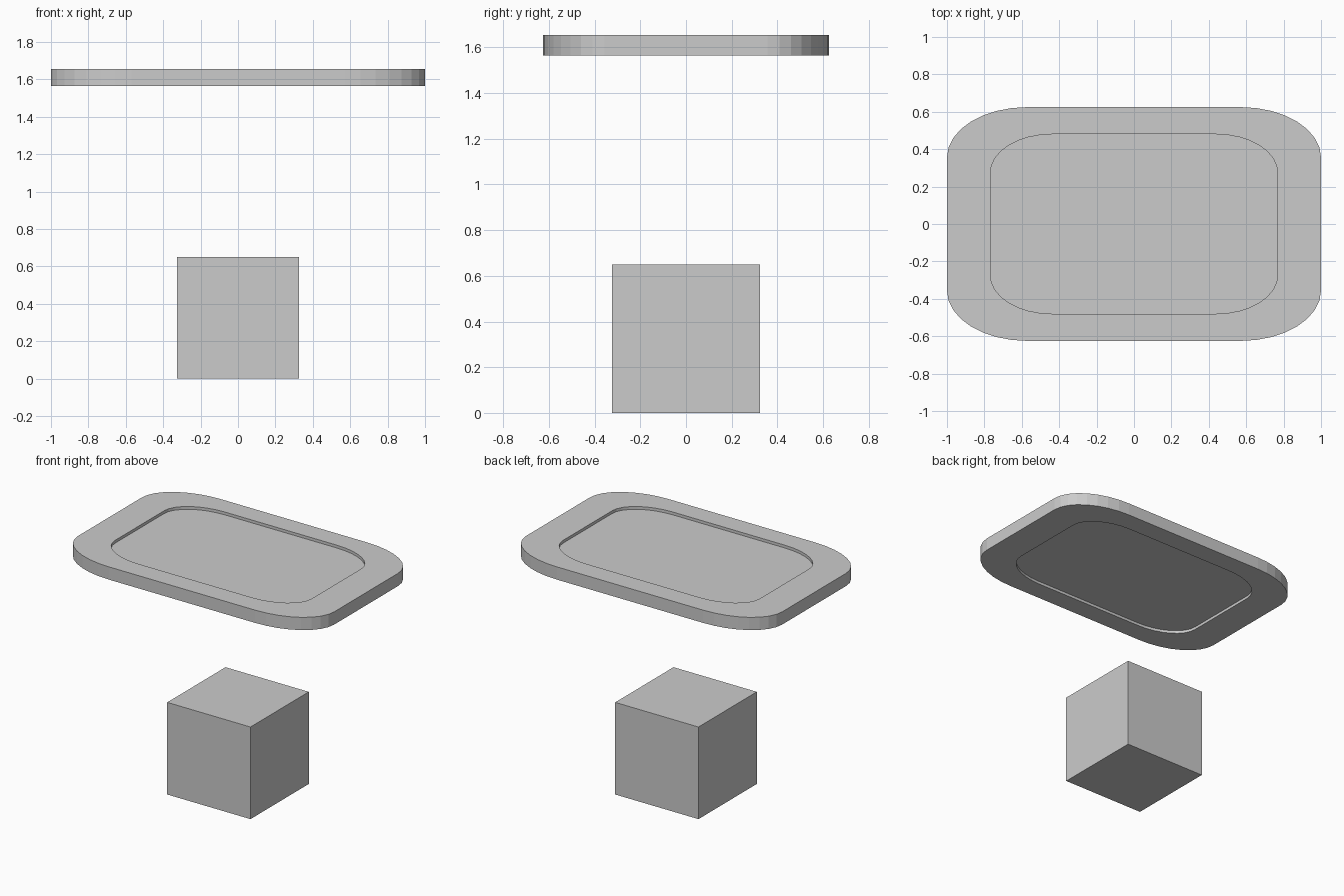
import bpy, bmesh, math

if "Cube" in bpy.data.objects:
    bpy.data.objects.remove(bpy.data.objects["Cube"])

ASPECT = 0.625      # depth / width of the slab
RADIUS = 0.43       # corner radius before squashing in y
SEGS = 8


def outline(scale):
    """Rounded square squashed in y, counter-clockwise."""
    pts = []
    c = 1 - RADIUS
    for q, (sx, sy) in enumerate(((1, 1), (-1, 1), (-1, -1), (1, -1))):
        for i in range(SEGS + 1):
            a = math.pi / 2 * (q + i / SEGS)
            pts.append((scale * (sx * c + RADIUS * math.cos(a)),
                        scale * ASPECT * (sy * c + RADIUS * math.sin(a))))
    return pts


def finish(bm, name):
    bmesh.ops.recalc_face_normals(bm, faces=bm.faces)
    mesh = bpy.data.meshes.new(name)
    bm.to_mesh(mesh)
    bm.free()
    obj = bpy.data.objects.new(name, mesh)
    bpy.context.collection.objects.link(obj)
    return obj


# Base cube
bm = bmesh.new()
bmesh.ops.create_cube(bm, size=0.65)
bmesh.ops.translate(bm, verts=bm.verts, vec=(0, 0, 0.325))
finish(bm, "base_cube")

# Floating slab: loops from the top recess, over the rim, to the bottom recess
bm = bmesh.new()
profile = [(0.768, 1.635), (0.768, 1.655), (1, 1.655),
           (1, 1.565), (0.768, 1.565), (0.768, 1.585)]
loops = [[bm.verts.new((x, y, z)) for x, y in outline(s)] for s, z in profile]
for a, b in zip(loops, loops[1:]):
    n = len(a)
    for i in range(n):
        j = (i + 1) % n
        bm.faces.new((a[i], a[j], b[j], b[i]))
bm.faces.new(loops[0])
bm.faces.new(loops[-1])
finish(bm, "recessed_slab")
